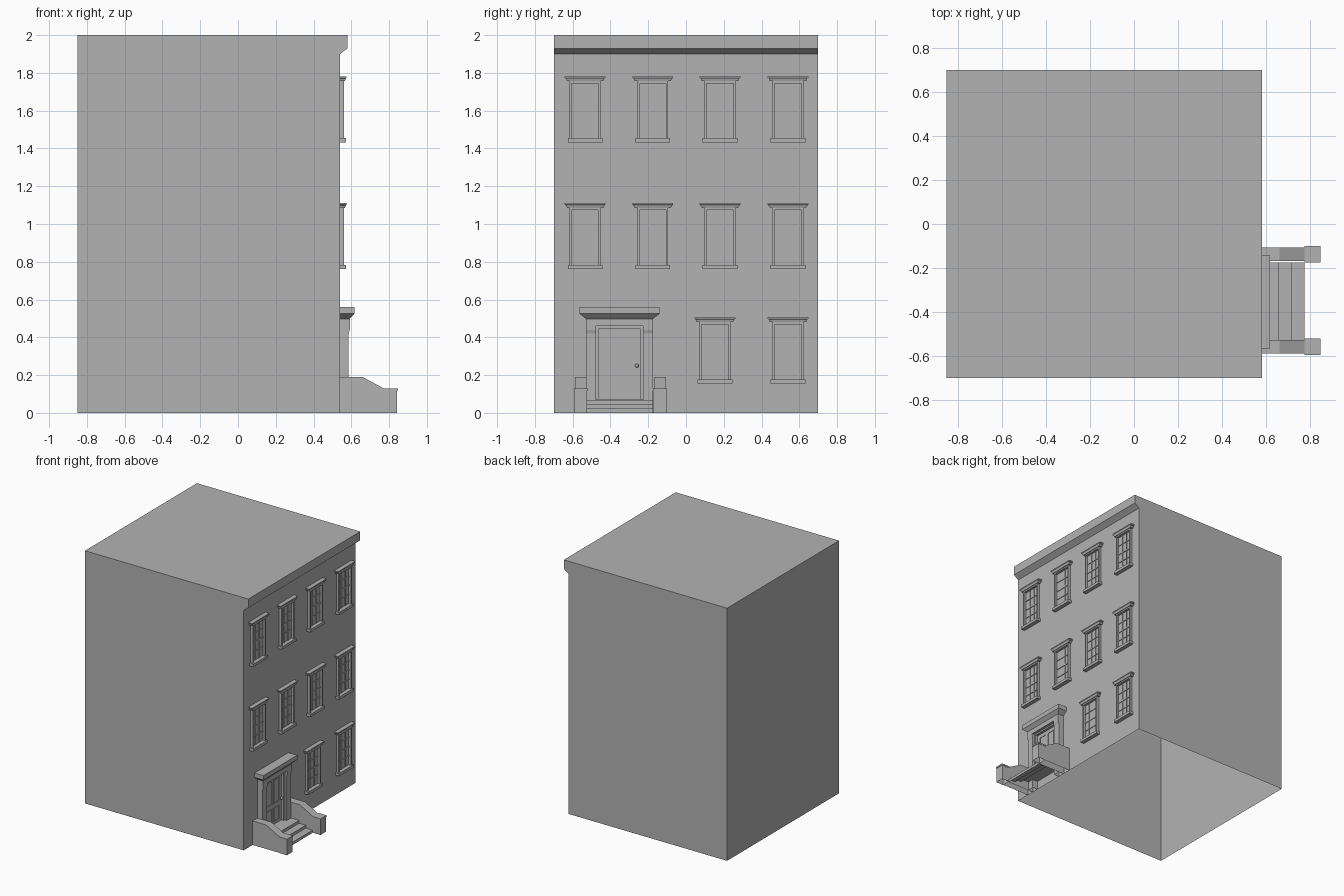
import bpy
import bmesh

cube = bpy.data.objects.get("Cube")
if cube:
    bpy.data.objects.remove(cube, do_unlink=True)

stone = bpy.data.materials.new("plain grey")
stone.use_nodes = True
GREY = (0.45, 0.45, 0.45, 1)
stone.diffuse_color = GREY
stone.node_tree.nodes["Principled BSDF"].inputs["Base Color"].default_value = GREY

WALL = 0.54  # x of the street wall


def finish(name, bm, open_base=False):
    """Turn a bmesh into a named object; optionally remove faces on the ground."""
    bmesh.ops.recalc_face_normals(bm, faces=bm.faces[:])
    if open_base:
        base = [f for f in bm.faces if all(abs(v.co.z) < 1e-5 for v in f.verts)]
        bmesh.ops.delete(bm, geom=base, context="FACES")
    mesh = bpy.data.meshes.new(name)
    bm.to_mesh(mesh)
    bm.free()
    mesh.materials.append(stone)
    obj = bpy.data.objects.new(name, mesh)
    bpy.context.collection.objects.link(obj)
    return obj


def add_box(bm, x, y, z):
    """Add a box spanning three (low, high) ranges."""
    verts = bmesh.ops.create_cube(bm, size=1)["verts"]
    for v in verts:
        v.co = [r[0] if c < 0 else r[1] for c, r in zip(v.co, (x, y, z))]


def add_prism(bm, profile, y):
    """Extrude an (x, z) profile between two y values."""
    ends = [[bm.verts.new((px, py, pz)) for px, pz in profile] for py in y]
    bm.faces.new(ends[0])
    bm.faces.new(ends[1])
    n = len(profile)
    for i in range(n):
        j = (i + 1) % n
        bm.faces.new((ends[0][i], ends[0][j], ends[1][j], ends[1][i]))


def add_hood(bm, y, levels):
    """Stack rectangles of (half width, front x, z) into a flared hood."""
    rings = []
    for half, front, z in levels:
        corners = ((WALL, -half), (front, -half), (front, half), (WALL, half))
        rings.append([bm.verts.new((cx, y + cy, z)) for cx, cy in corners])
    bm.faces.new(rings[0])
    bm.faces.new(rings[-1])
    for low, high in zip(rings, rings[1:]):
        for i in range(4):
            j = (i + 1) % 4
            bm.faces.new((low[i], low[j], high[j], high[i]))


def add_frame(bm, x, y, z, side, top, bottom=0):
    """Add jambs, a head and an optional bottom rail around an opening."""
    add_box(bm, x, (y[0], y[0] + side), z)
    add_box(bm, x, (y[1] - side, y[1]), z)
    inner = (y[0] + side, y[1] - side)
    add_box(bm, x, inner, (z[1] - top, z[1]))
    if bottom:
        add_box(bm, x, inner, (z[0], z[0] + bottom))


# Main block and cornice as one open-based shell
bm = bmesh.new()
outline = [(-0.85, 0), (WALL, 0), (WALL, 1.9), (0.58, 1.93), (0.58, 2), (-0.85, 2)]
add_prism(bm, outline, (-0.7, 0.7))
finish("building_shell", bm, open_base=True)


def build_window(name, y, z):
    """Build one sash window whose sill starts at height z."""
    bm = bmesh.new()
    low, high = z + 0.022, z + 0.324
    add_box(bm, (WALL, 0.572), (y - 0.092, y + 0.092), (z, low))
    add_hood(bm, y, [(0.096, 0.566, high), (0.1, 0.57, high + 0.013),
                     (0.108, 0.574, high + 0.018), (0.108, 0.574, z + 0.35)])
    add_frame(bm, (WALL, 0.561), (y - 0.082, y + 0.082), (low, high), 0.011, 0.011)
    finish(name + "_surround", bm)
    # Glass with three columns of panes in two sashes
    bm = bmesh.new()
    add_box(bm, (WALL, 0.542), (y - 0.071, y + 0.071), (low, high - 0.011))
    for k in (-1, 1):
        yy = y + k * 0.024
        add_box(bm, (WALL, 0.546), (yy - 0.002, yy + 0.002), (low, high - 0.011))
    for k in (1, 2, 3):
        zz = low + k * (high - 0.011 - low) / 4
        half = 0.005 if k == 2 else 0.002
        add_box(bm, (WALL, 0.547), (y - 0.071, y + 0.071), (zz - half, zz + half))
    finish(name + "_sashes", bm)


COLUMNS = (-0.534, -0.176, 0.18, 0.54)
for floor, height, columns in (("ground", 0.156, (0.153, 0.54)),
                               ("middle", 0.761, COLUMNS),
                               ("top", 1.432, COLUMNS)):
    for i, y in enumerate(columns):
        build_window(f"{floor}_window_{i + 1}", y, height)

# Door surround and hood
DOOR = -0.352
bm = bmesh.new()
add_frame(bm, (WALL, 0.586), (DOOR - 0.178, DOOR + 0.178), (0, 0.498), 0.054, 0.038)
add_box(bm, (WALL, 0.592), (DOOR - 0.178, DOOR + 0.178), (0.46, 0.498))
for s in (-1, 1):
    # Small brackets easing the jambs out to the hood
    edges = sorted((DOOR + s * 0.124, DOOR + s * 0.178))
    add_prism(bm, [(0.58, 0.42), (0.586, 0.42), (0.592, 0.44), (0.592, 0.46),
                   (0.58, 0.46)], edges)
add_hood(bm, DOOR, [(0.178, 0.59, 0.498), (0.212, 0.617, 0.525), (0.212, 0.617, 0.56)])
finish("door_surround", bm, open_base=True)

# Door with four raised panels
bm = bmesh.new()
add_frame(bm, (WALL, 0.57), (DOOR - 0.124, DOOR + 0.124), (0.07, 0.46), 0.015, 0.012)
add_box(bm, (WALL, 0.55), (DOOR - 0.109, DOOR + 0.109), (0.07, 0.448))
for s in (-1, 1):
    for z in ((0.09, 0.2), (0.235, 0.42)):
        yy = DOOR + s * 0.045
        add_frame(bm, (0.55, 0.554), (yy - 0.035, yy + 0.035), z, 0.005, 0.005, 0.005)
finish("door", bm)

# Door knob
bm = bmesh.new()
bmesh.ops.create_uvsphere(bm, u_segments=12, v_segments=8, radius=0.01)
bmesh.ops.translate(bm, verts=bm.verts[:], vec=(0.564, DOOR + 0.092, 0.25))
knob = finish("door_knob", bm)
for face in knob.data.polygons:
    face.use_smooth = True

# Steps as one folded profile
bm = bmesh.new()
add_prism(bm, [(WALL, 0), (0.775, 0), (0.775, 0.022), (0.716, 0.022), (0.716, 0.045),
               (0.657, 0.045), (0.657, 0.068), (WALL, 0.068)],
          (DOOR - 0.178, DOOR + 0.178))
finish("front_steps", bm, open_base=True)

# Stair walls with capped end posts
for side, s in (("left", 1), ("right", -1)):
    mid = DOOR + 0.005 + s * 0.21
    bm = bmesh.new()
    add_prism(bm, [(WALL, 0), (0.78, 0), (0.78, 0.125), (0.66, 0.19), (WALL, 0.19)],
              (mid - 0.031, mid + 0.031))
    add_box(bm, (0.778, 0.842), (mid - 0.034, mid + 0.034), (0, 0.118))
    add_box(bm, (0.775, 0.846), (mid - 0.037, mid + 0.037), (0.118, 0.13))
    finish(side + "_stair_wall", bm, open_base=True)
